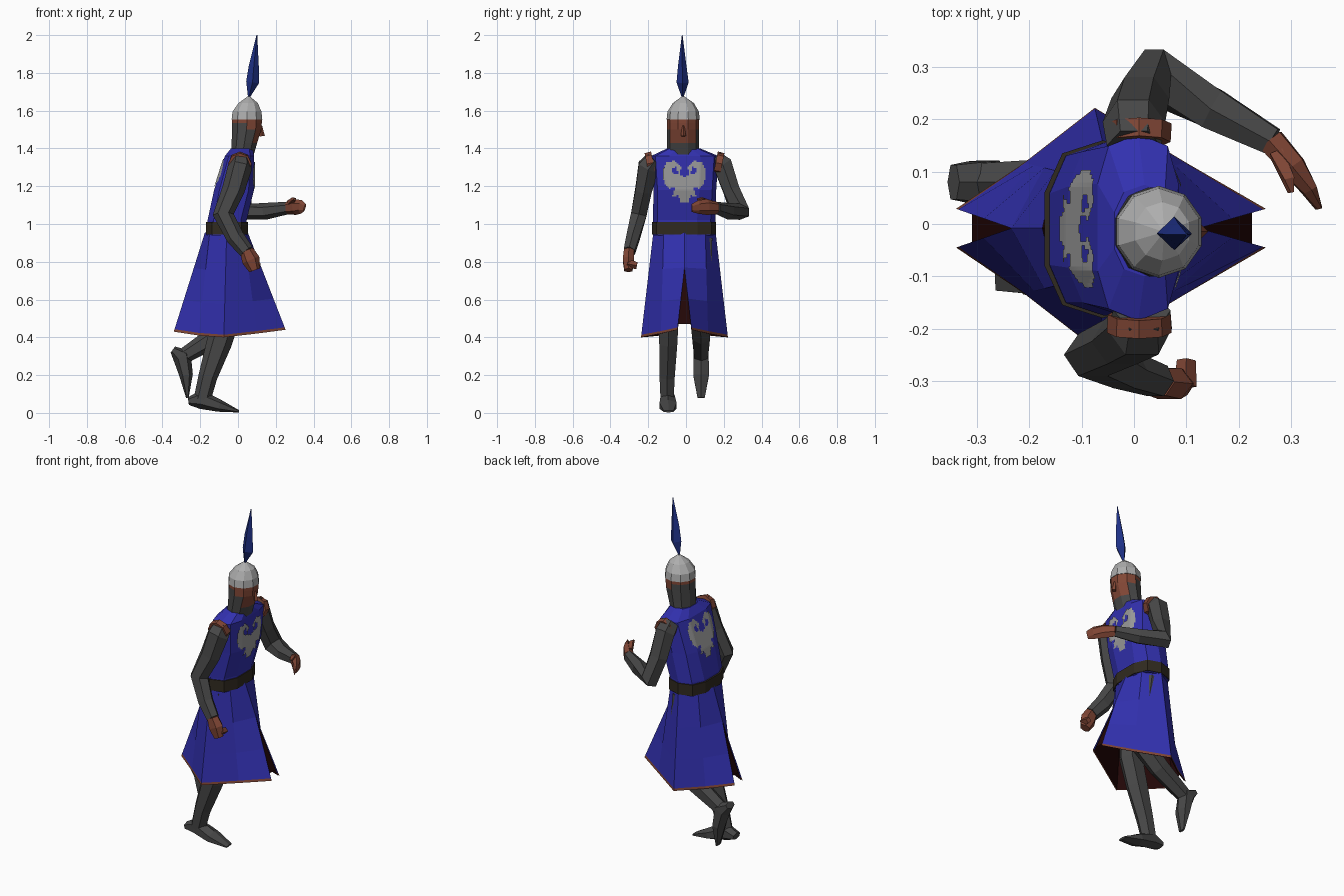
import bpy, bmesh, math
from mathutils import Vector
from mathutils.bvhtree import BVHTree


def material(name, rgb):
    m = bpy.data.materials.new(name)
    m.diffuse_color = (*rgb, 1)
    return m


BLUE = material("tunic blue", (0.032, 0.03, 0.43))
PLUME = material("plume blue", (0.013, 0.03, 0.24))
STEEL = material("helmet steel", (0.42, 0.42, 0.42))
MAIL = material("mail grey", (0.062, 0.062, 0.062))
SKIN = material("skin and trim brown", (0.22, 0.062, 0.036))
BELT = material("belt leather", (0.03, 0.023, 0.014))
DARK = material("lining dark", (0.016, 0.002, 0.002))
CREST = material("emblem silver", (0.33, 0.33, 0.33))


def finish(name, bm, mats, rule=None, flip=False):
    bmesh.ops.remove_doubles(bm, verts=bm.verts, dist=0.0005)
    bmesh.ops.recalc_face_normals(bm, faces=bm.faces)
    if flip:
        bmesh.ops.reverse_faces(bm, faces=bm.faces)
    bm.normal_update()
    if rule:
        for f in bm.faces:
            f.material_index = rule(f.calc_center_median(), f.normal)
    me = bpy.data.meshes.new(name)
    bm.to_mesh(me)
    bm.free()
    for m in mats:
        me.materials.append(m)
    ob = bpy.data.objects.new(name, me)
    bpy.context.collection.objects.link(ob)
    return ob


def loft(name, rings, mats, rule=None):
    """Skin a list of rings and close both ends."""
    bm = bmesh.new()
    vs = [[bm.verts.new(p) for p in r] for r in rings]
    n = len(rings[0])
    for a, b in zip(vs, vs[1:]):
        for i in range(n):
            j = (i + 1) % n
            bm.faces.new((a[i], a[j], b[j], b[i]))
    bm.faces.new(vs[0])
    bm.faces.new(vs[-1])
    return finish(name, bm, mats, rule)


def level(z, x0, x1, y0, y1, n=10, power=1.0, phase=0.5):
    """Horizontal ring filling the given x and y range."""
    out = []
    for i in range(n):
        t = 2 * math.pi * (i + phase) / n
        c, s = math.cos(t), math.sin(t)
        c, s = (math.copysign(abs(k) ** power, k) for k in (c, s))
        out.append(Vector(((x0 + x1) / 2 + c * (x1 - x0) / 2,
                           (y0 + y1) / 2 + s * (y1 - y0) / 2, z)))
    return out


def tube(name, path, mat, n=6, ref=(0, 1, 0)):
    """Path of (x, y, z, radius[, radius along y])."""
    pts = [Vector(p[:3]) for p in path]
    rings = []
    for i, p in enumerate(pts):
        a = (p - pts[i - 1]).normalized() if i else Vector()
        b = (pts[i + 1] - p).normalized() if i + 1 < len(pts) else Vector()
        t = (a + b).normalized()
        u = t.cross(Vector(ref)).normalized()
        v = t.cross(u)
        ra, rb = path[i][3], path[i][-1]
        rings.append([p + u * ra * math.cos(k) + v * rb * math.sin(k)
                      for k in (2 * math.pi * j / n for j in range(n))])
    return loft(name, rings, [mat])


# Torso and belt
torso = loft("torso_tunic", [
    level(0.94, -0.17, 0.05, -0.175, 0.155, power=0.75),
    level(1.02, -0.165, 0.05, -0.175, 0.155, power=0.75),
    level(1.18, -0.13, 0.088, -0.172, 0.16, power=0.65),
    level(1.36, -0.072, 0.088, -0.185, 0.172, power=0.65),
    level(1.40, -0.04, 0.08, -0.1, 0.075, power=0.8)], [BLUE])
loft("belt", [level(z, -0.175, 0.056, -0.18, 0.16, power=0.75)
              for z in (0.945, 1.01)], [BELT])

# Head: mail coif with open face, steel helmet, plume
def face_rule(c, nrm):
    if c.z > 1.535:
        return 1
    if c.z > 1.5:
        return int(nrm.x > 0.3)
    return int(c.z > 1.44 and nrm.x > 0.7)


loft("head_and_coif", [
    level(1.36, -0.04, 0.085, -0.1, 0.07),
    level(1.43, -0.037, 0.105, -0.1, 0.07),
    level(1.50, -0.036, 0.127, -0.1, 0.07),
    level(1.535, -0.036, 0.13, -0.1, 0.07),
    level(1.555, -0.035, 0.13, -0.1, 0.07)], [MAIL, SKIN], face_rule)
tube("nose", [(0.122, -0.014, 1.52, 0.006), (0.128, -0.014, 1.465, 0.014)], SKIN, 4)
loft("helmet", [
    level(1.553, -0.038, 0.133, -0.103, 0.073),
    level(1.595, -0.033, 0.128, -0.098, 0.068),
    level(1.64, 0.0, 0.108, -0.07, 0.042),
    level(1.675, 0.05, 0.064, -0.022, -0.008)], [STEEL])
tube("plume", [(0.057, -0.018, 1.668, 0.004), (0.077, -0.018, 1.75, 0.034, 0.032),
               (0.084, -0.02, 1.84, 0.026, 0.022), (0.1, -0.02, 2.0, 0.002)], PLUME, 4)

# Skirt: columns of (top x, top y, hem x, hem y, hem z) from front to back
COLS = [(0.052, 0.0, 0.252, 0.0, 0.44), (0.03, 0.11, 0.10, 0.125, 0.42),
        (-0.06, 0.165, -0.075, 0.23, 0.40), (-0.15, 0.11, -0.21, 0.125, 0.41),
        (-0.175, 0.0, -0.34, 0.0, 0.43)]
ROWS = (0.0, 0.36, 0.68, 0.975, 1.0)


def skirt(name, scale, mats, flip):
    bm = bmesh.new()
    for s in (-1, 1):
        grid = []
        for t in ROWS:
            row = []
            for i, (tx, ty, hx, hy, hz) in enumerate(COLS):
                gap = max(0, t - 0.36) / 0.64 * 0.037 if i in (0, 4) else 0
                x = tx + (hx - tx) * t
                y = ty + (hy - ty) * t + gap
                row.append(bm.verts.new((-0.05 + (x + 0.05) * scale,
                                         -0.008 + s * y * (scale if not gap else 1),
                                         0.955 + (hz - 0.955) * t)))
            grid.append(row)
        for a, b in zip(grid, grid[1:]):
            for i in range(4):
                q = (a[i], a[i + 1], b[i + 1], b[i])
                bm.faces.new(q if s > 0 else q[::-1])
    return finish(name, bm, mats, lambda c, n: int(c.z < 0.44 and c.z < 0.416 + 0.09 * abs(c.x + 0.07)), flip)


skirt("skirt", 1.0, [BLUE, SKIN], False)
skirt("skirt_lining", 0.97, [DARK, DARK], True)

# Dark gussets behind the front and back slits
for name, x0, x1, z0 in (("front_gusset", 0.118, 0.226, 0.77),
                         ("back_gusset", -0.226, -0.31, 0.77)):
    bm = bmesh.new()
    bm.faces.new([bm.verts.new(p) for p in (
        (x0, -0.008, z0), (x1, -0.047, 0.47), (x1, 0.031, 0.47))])
    finish(name, bm, [DARK], flip=x0 < 0)

# Sleeve trim at both shoulders
for side, y in (("right", -1), ("left", 1)):
    tube(side + "_sleeve_trim", [(0.01, y * 0.165 - 0.008, 1.325, 0.06, 0.06),
                                 (0.01, y * 0.2 - 0.008, 1.318, 0.058, 0.062)],
         SKIN, 8, (1, 0, 0))

# Arms and hands
tube("right_arm", [(0.015, -0.165, 1.34, 0.055), (0.01, -0.2, 1.30, 0.064),
                   (-0.025, -0.225, 1.18, 0.06, 0.05), (-0.078, -0.25, 1.05, 0.056, 0.048),
                   (-0.015, -0.28, 0.93, 0.048, 0.04), (0.045, -0.3, 0.855, 0.04, 0.034)], MAIL)
tube("right_hand", [(0.045, -0.302, 0.86, 0.036, 0.03), (0.068, -0.305, 0.81, 0.048, 0.034),
                    (0.088, -0.305, 0.755, 0.03, 0.025)], SKIN)
tube("right_fingers", [(0.098, -0.31, 0.79, 0.022, 0.025), (0.1, -0.26, 0.78, 0.018)], SKIN, 4, (0, 0, 1))
tube("left_arm", [(0.0, 0.15, 1.345, 0.052), (0.0, 0.195, 1.31, 0.06),
                  (0.012, 0.24, 1.18, 0.056, 0.05), (0.035, 0.285, 1.065, 0.056, 0.056),
                  (0.15, 0.22, 1.068, 0.044, 0.045), (0.265, 0.158, 1.085, 0.033, 0.03)], MAIL)
tube("left_hand", [(0.262, 0.16, 1.085, 0.034, 0.028), (0.305, 0.11, 1.09, 0.042, 0.026),
                   (0.335, 0.065, 1.09, 0.036, 0.016), (0.353, 0.03, 1.085, 0.022, 0.005)], SKIN)
tube("left_thumb", [(0.272, 0.135, 1.11, 0.018), (0.295, 0.085, 1.13, 0.014),
                    (0.3, 0.06, 1.13, 0.006)], SKIN, 4)

# Planted leg and foot
tube("right_leg", [(-0.06, -0.085, 0.92, 0.08), (-0.055, -0.09, 0.52, 0.072, 0.06),
                   (-0.1, -0.094, 0.37, 0.067, 0.055), (-0.16, -0.1, 0.19, 0.05, 0.046),
                   (-0.19, -0.1, 0.07, 0.045, 0.04)], MAIL)
tube("right_foot", [(-0.263, -0.097, 0.062, 0.02, 0.035), (-0.2, -0.097, 0.072, 0.05, 0.042),
                    (-0.1, -0.095, 0.038, 0.033, 0.052), (0.005, -0.092, 0.008, 0.006, 0.03)], MAIL)

# Trailing leg, bent behind, toe pointing down
tube("left_leg", [(-0.05, 0.07, 0.92, 0.08), (0.0, 0.075, 0.51, 0.075, 0.06),
                  (-0.11, 0.08, 0.41, 0.058, 0.054), (-0.28, 0.08, 0.305, 0.042, 0.042)], MAIL)
tube("left_foot", [(-0.345, 0.08, 0.335, 0.02, 0.038), (-0.295, 0.08, 0.30, 0.052, 0.046),
                   (-0.275, 0.08, 0.2, 0.036, 0.048), (-0.268, 0.08, 0.08, 0.007, 0.022)], MAIL)

# Winged emblem: small cells inside a mirrored outline, laid on chest and back
HALF = [(0, 1.25), (0.025, 1.262), (0.018, 1.30), (0.05, 1.335), (0.09, 1.33),
        (0.116, 1.28), (0.106, 1.22), (0.08, 1.185), (0.045, 1.20), (0.062, 1.145),
        (0.035, 1.15), (0.02, 1.115), (0, 1.11)]
NOTCH = [(0.03, 1.27), (0.045, 1.305), (0.07, 1.29), (0.055, 1.262)]


def inside(poly, y, z):
    hit = False
    for (y0, z0), (y1, z1) in zip(poly, poly[1:] + poly[:1]):
        if (z0 > z) != (z1 > z) and y < y0 + (z - z0) * (y1 - y0) / (z1 - z0):
            hit = not hit
    return hit


me = torso.data
tree = BVHTree.FromPolygons([v.co for v in me.vertices], [p.vertices[:] for p in me.polygons])
CELL = 0.008
for name, side, lift in (("chest_emblem", 1, 0.0), ("back_emblem", -1, 0.015)):
    bm = bmesh.new()
    for i in range(-15, 15):
        for k in range(30):
            y, z = i * CELL, 1.105 + k * CELL
            my, mz = abs(y + CELL / 2), z + CELL / 2
            if not inside(HALF, my, mz) or inside(NOTCH, my, mz):
                continue
            quad = []
            for dy, dz in ((0, 0), (CELL, 0), (CELL, CELL), (0, CELL)):
                o = Vector((side, y + dy - 0.009, z + dz + lift))
                hit = tree.ray_cast(o, Vector((-side, 0, 0)))[0]
                if hit:
                    quad.append(bm.verts.new(hit + Vector((side * 0.005, 0, 0))))
            if len(quad) == 4:
                bm.faces.new(quad if side > 0 else quad[::-1])
    bmesh.ops.remove_doubles(bm, verts=bm.verts, dist=0.0005)
    finish(name, bm, [CREST])
